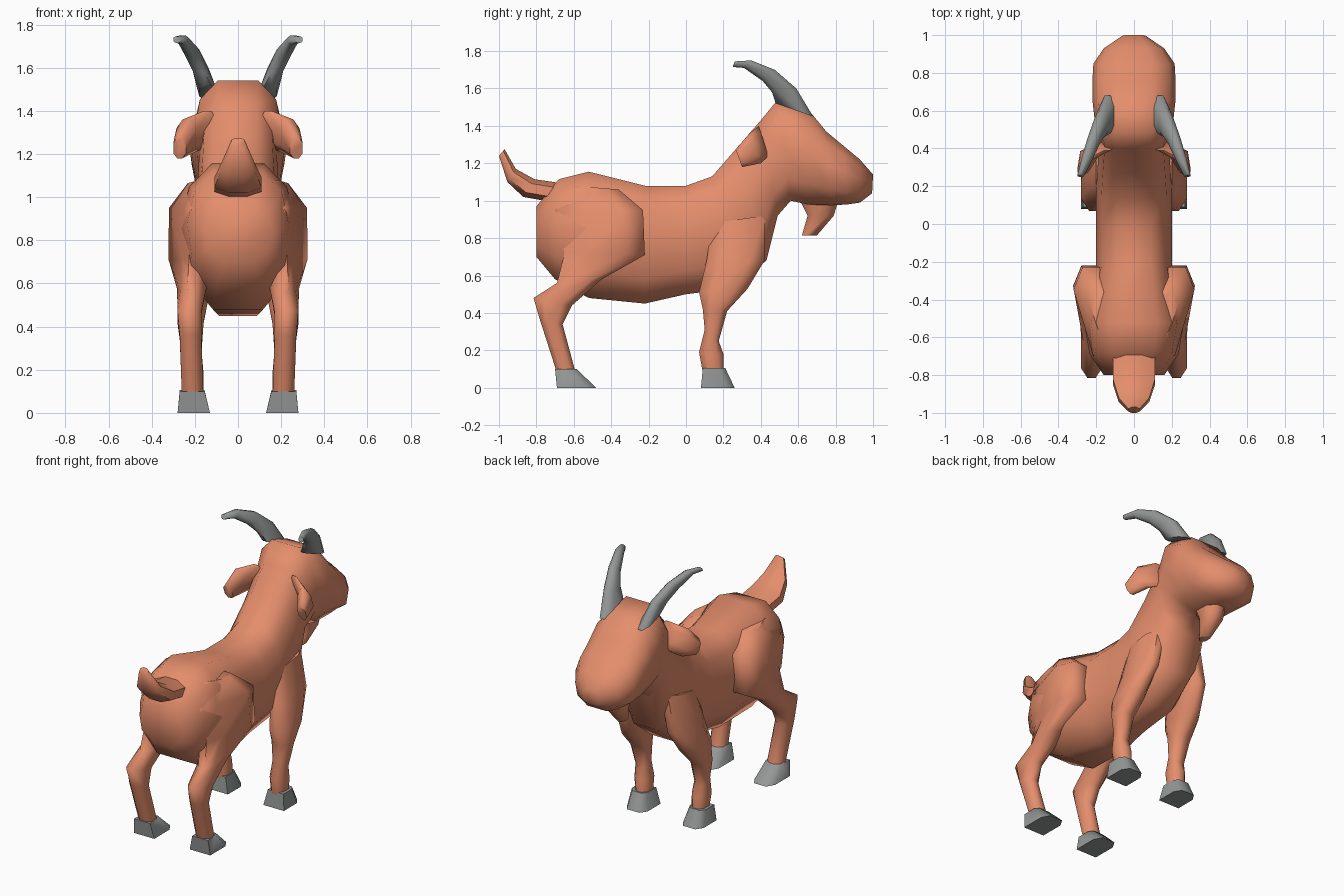
import bpy, bmesh

coat = bpy.data.materials.new("coat")
coat.diffuse_color = (0.78, 0.27, 0.15, 1)
horn_grey = bpy.data.materials.new("horn_grey")
horn_grey.diffuse_color = (0.3, 0.31, 0.31, 1)

# Ring profiles: (u along the section line, v across the width)
ROUND = [(0, .27), (0, .73), (.16, .93), (.45, 1), (.78, .95), (1, .72),
         (1, .28), (.78, .05), (.45, 0), (.16, .07)]
LIMB = [(0, .3), (0, .7), (.25, 1), (.75, 1), (1, .7), (1, .3), (.75, 0), (.25, 0)]
BOX = [(0, .2), (0, .8), (.25, 1), (1, 1), (1, 0), (.25, 0)]


def loft(name, sections, ring, mirror=False, mat=coat):
    """Skin rings; a section is (y0, z0, y1, z1, x_min, x_max, [outer taper])."""
    bm = bmesh.new()
    rows = []
    for y0, z0, y1, z1, xa, xb, *taper in sections:
        t = taper[0] if taper else 0
        rows.append([bm.verts.new((xa + (xb - xa) * v - t * u * max(0, 2 * v - 1),
                                   y0 + (y1 - y0) * u, z0 + (z1 - z0) * u))
                     for u, v in ring])
    n = len(ring)
    for a, b in zip(rows, rows[1:]):
        for i in range(n):
            j = (i + 1) % n
            bm.faces.new((a[i], a[j], b[j], b[i]))
    bm.faces.new(rows[0])
    bm.faces.new(rows[-1])
    bmesh.ops.recalc_face_normals(bm, faces=bm.faces)
    me = bpy.data.meshes.new(name)
    bm.to_mesh(me)
    bm.free()
    ob = bpy.data.objects.new(name, me)
    bpy.context.collection.objects.link(ob)
    me.materials.append(mat)
    bpy.ops.object.select_all(action='DESELECT')
    ob.select_set(True)
    bpy.context.view_layer.objects.active = ob
    bpy.ops.object.shade_smooth_by_angle(angle=1.1)
    if mirror:
        m = ob.modifiers.new("mirror", 'MIRROR')
        m.use_mirror_merge = False
    return ob


def centred(rows):
    return [(a, b, c, d, -w, w) for a, b, c, d, w in rows]


# Torso, neck and head: top point, bottom point, half width
loft("body_and_head", centred([
    (-.80, .97, -.80, .70, .16),
    (-.68, 1.115, -.70, .58, .235),
    (-.52, 1.155, -.52, .48, .265),
    (-.22, 1.08, -.22, .45, .20),
    (0, 1.08, 0, .50, .20),
    (.14, 1.13, .24, .53, .20),
    (.27, 1.28, .43, .68, .19),
    (.40, 1.43, .49, .92, .18),
    (.49, 1.54, .56, 1.0, .205),
    (.66, 1.48, .65, .98, .22),
    (.75, 1.37, .78, .975, .22),
    (.84, 1.295, .86, .98, .215),
    (.93, 1.22, .93, .99, .16),
    (1.0, 1.14, .995, 1.04, .06)]), ROUND)

# Tail and beard
loft("tail", centred([
    (-.64, 1.09, -.64, .98, .11),
    (-.81, 1.115, -.87, 1.02, .11),
    (-.91, 1.17, -.955, 1.10, .08),
    (-.97, 1.275, -1.0, 1.24, .03)]), LIMB)
loft("beard", centred([
    (.82, 1.02, .60, 1.02, .08),
    (.79, .92, .65, .92, .06),
    (.70, .815, .62, .815, .025)]), LIMB)

# Ears
loft("ears", [
    (.44, 1.24, .39, 1.40, .10, .18),
    (.40, 1.20, .34, 1.36, .19, .285),
    (.30, 1.18, .265, 1.275, .24, .30)], LIMB, True)

# Horns
loft("horns", [
    (.68, 1.45, .48, 1.52, .10, .18),
    (.59, 1.60, .46, 1.58, .135, .21),
    (.475, 1.70, .41, 1.64, .18, .245),
    (.35, 1.75, .31, 1.71, .23, .28),
    (.26, 1.745, .25, 1.715, .265, .30)], LIMB, True, horn_grey)

# Legs: front point, back point, inner and outer x
loft("front_legs", [
    (.42, .92, .14, .88, .08, .20),
    (.42, .68, .11, .68, .12, .245),
    (.33, .53, .07, .51, .14, .28),
    (.22, .41, .09, .42, .16, .28),
    (.175, .25, .10, .31, .17, .26),
    (.20, .18, .07, .19, .16, .26),
    (.20, .08, .09, .08, .16, .25)], LIMB, True)
loft("hind_legs", [
    (-.36, 1.06, -.60, 1.08, .08, .25, .07),
    (-.23, .95, -.70, .95, .08, .355, .14),
    (-.22, .71, -.65, .72, .10, .355, .13),
    (-.45, .58, -.69, .56, .15, .29, .03),
    (-.61, .44, -.815, .48, .17, .28),
    (-.66, .34, -.78, .36, .17, .27),
    (-.59, .08, -.69, .08, .16, .26)], LIMB, True)

# Hooves
loft("front_hooves", [
    (.21, .105, .09, .105, .155, .27), (.26, 0, .08, 0, .13, .28)], BOX, True, horn_grey)
loft("hind_hooves", [
    (-.585, .10, -.70, .10, .155, .27), (-.48, 0, -.69, 0, .13, .28)], BOX, True, horn_grey)
